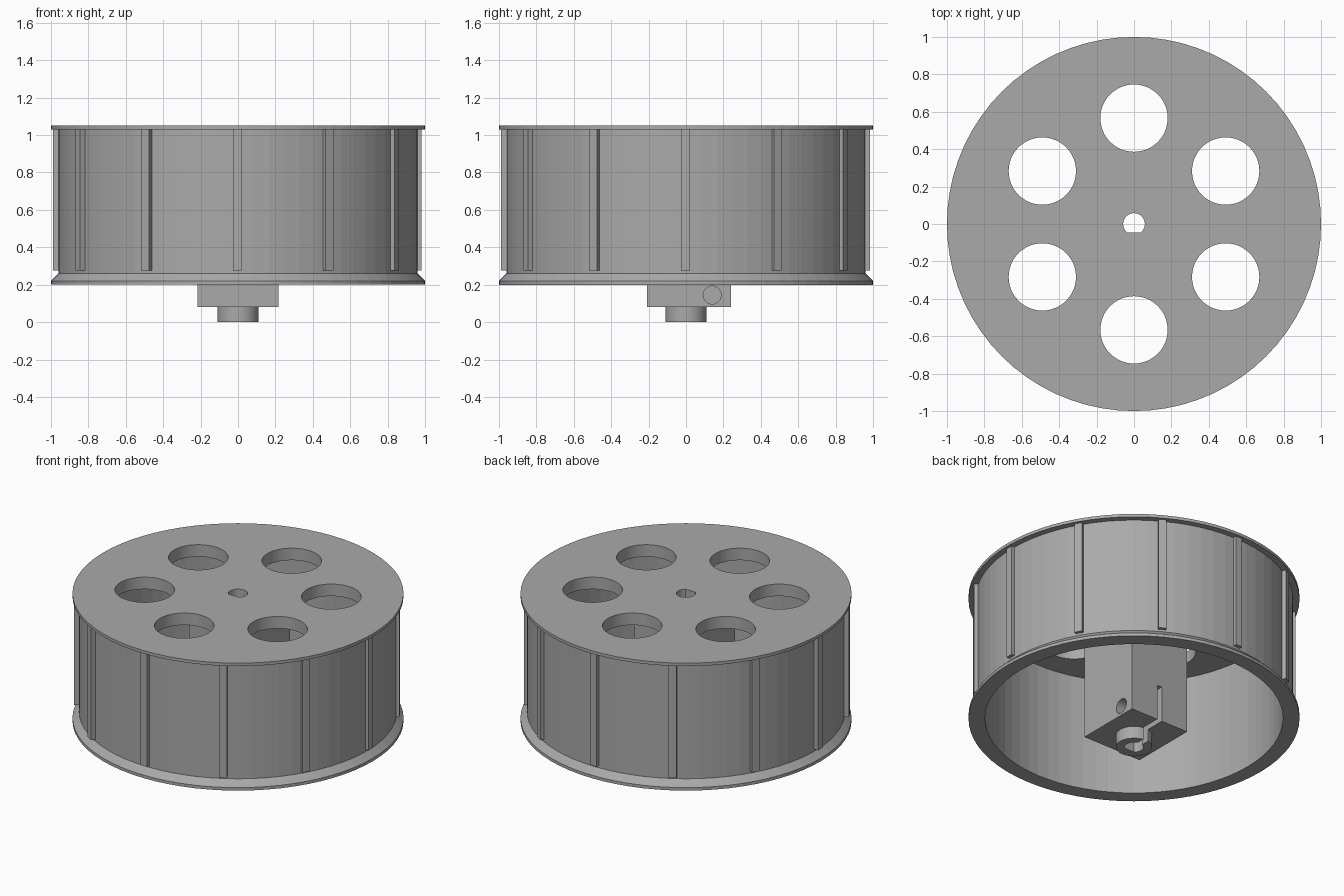
import bpy
import bmesh
from math import asin, cos, pi, sin
from mathutils import Matrix, Vector

default = bpy.data.objects.get("Cube")
if default:
    bpy.data.objects.remove(default, do_unlink=True)

grey = bpy.data.materials.new("plain_grey")
grey.use_nodes = True
colour = (0.4, 0.4, 0.4, 1)
grey.diffuse_color = colour
grey.node_tree.nodes["Principled BSDF"].inputs["Base Color"].default_value = colour


def finish(name, bm):
    bmesh.ops.recalc_face_normals(bm, faces=bm.faces)
    mesh = bpy.data.meshes.new(name)
    bm.to_mesh(mesh)
    bm.free()
    mesh.materials.append(grey)
    obj = bpy.data.objects.new(name, mesh)
    bpy.context.collection.objects.link(obj)
    return obj


def prism(name, points, low, high, matrix=Matrix()):
    """Extrude a flat outline along z, then place it."""
    bm = bmesh.new()
    base = bm.faces.new([bm.verts.new((x, y, low)) for x, y in points])
    top = bmesh.ops.extrude_face_region(bm, geom=[base])["geom"]
    bmesh.ops.translate(bm, vec=(0, 0, high - low),
                        verts=[v for v in top if isinstance(v, bmesh.types.BMVert)])
    bm.transform(matrix)
    return finish(name, bm)


def rect(x0, x1, y0, y1):
    return [(x0, y0), (x1, y0), (x1, y1), (x0, y1)]


def circle(radius, count, cx=0, cy=0):
    return [(cx + radius * cos(2 * pi * i / count),
             cy + radius * sin(2 * pi * i / count)) for i in range(count)]


def lathe(name, profile, steps):
    bm = bmesh.new()
    verts = [bm.verts.new((r, 0, z)) for r, z in profile]
    edges = [bm.edges.new(pair) for pair in zip(verts, verts[1:])]
    bmesh.ops.spin(bm, geom=verts + edges, cent=(0, 0, 0), axis=(0, 0, 1),
                   angle=2 * pi, steps=steps, use_duplicate=False)
    bmesh.ops.remove_doubles(bm, verts=bm.verts, dist=0.0001)
    return finish(name, bm)


def combine(target, others, operation):
    """Apply booleans and discard the helper solids."""
    for other in others:
        mod = target.modifiers.new(operation, "BOOLEAN")
        mod.operation, mod.solver, mod.object = operation, "EXACT", other
    bpy.context.view_layer.update()
    graph = bpy.context.evaluated_depsgraph_get()
    mesh = bpy.data.meshes.new_from_object(target.evaluated_get(graph))
    target.modifiers.clear()
    target.data = mesh
    for other in others:
        bpy.data.objects.remove(other, do_unlink=True)


def d_outline(radius=0.058, flat=-0.045, count=28):
    start = asin(flat / radius)
    sweep = pi - 2 * start
    return [(radius * cos(start + sweep * i / count),
             radius * sin(start + sweep * i / count)) for i in range(count + 1)]


# Hollow drum with a closed top, a thin upper flange and a bevelled lower lip
drum = lathe("drum", [(0, 1.05), (1, 1.05), (1, 1.03), (0.96, 1.03), (0.96, 0.26),
                      (1, 0.22), (1, 0.2), (0.9, 0.2), (0.9, 0.97), (0, 0.97)], 72)
cutters = [prism("window_cutter",
                 circle(0.18, 48, 0.566 * cos(a), 0.566 * sin(a)), 0.9, 1.2)
           for a in (pi / 6 + k * pi / 3 for k in range(6))]
cutters.append(prism("bore_cutter", d_outline(), 0.9, 1.2))
combine(drum, cutters, "DIFFERENCE")

# Hub block and collar with shaft bore, clamping slot and stepped screw hole
hub = prism("hub", rect(-0.217, 0.217, -0.207, 0.24), 0.082, 0.985)
combine(hub, [prism("collar", circle(0.11, 40), 0, 0.2)], "UNION")
sideways = Matrix.Translation((0, 0.14, 0.145)) @ Matrix.Rotation(pi / 2, 4, "Y")
combine(hub, [
    prism("bore_cutter", d_outline(), -0.1, 1.1),
    prism("slot_cutter", rect(-0.018, 0.018, 0, 0.4), -0.1, 0.32),
    prism("screw_cutter", circle(0.038, 28), -0.4, 0.1, sideways),
    prism("clearance_cutter", circle(0.048, 28), 0, 0.4, sideways),
], "DIFFERENCE")

# Twelve grip ribs around the drum wall
for k in range(12):
    place = Matrix.Translation(Vector((-0.004, -0.003, 0))) @ Matrix.Rotation(k * pi / 6, 4, "Z")
    prism(f"grip_rib_{k + 1}", rect(0.94, 0.986, -0.024, 0.024), 0.275, 1.035, place)
